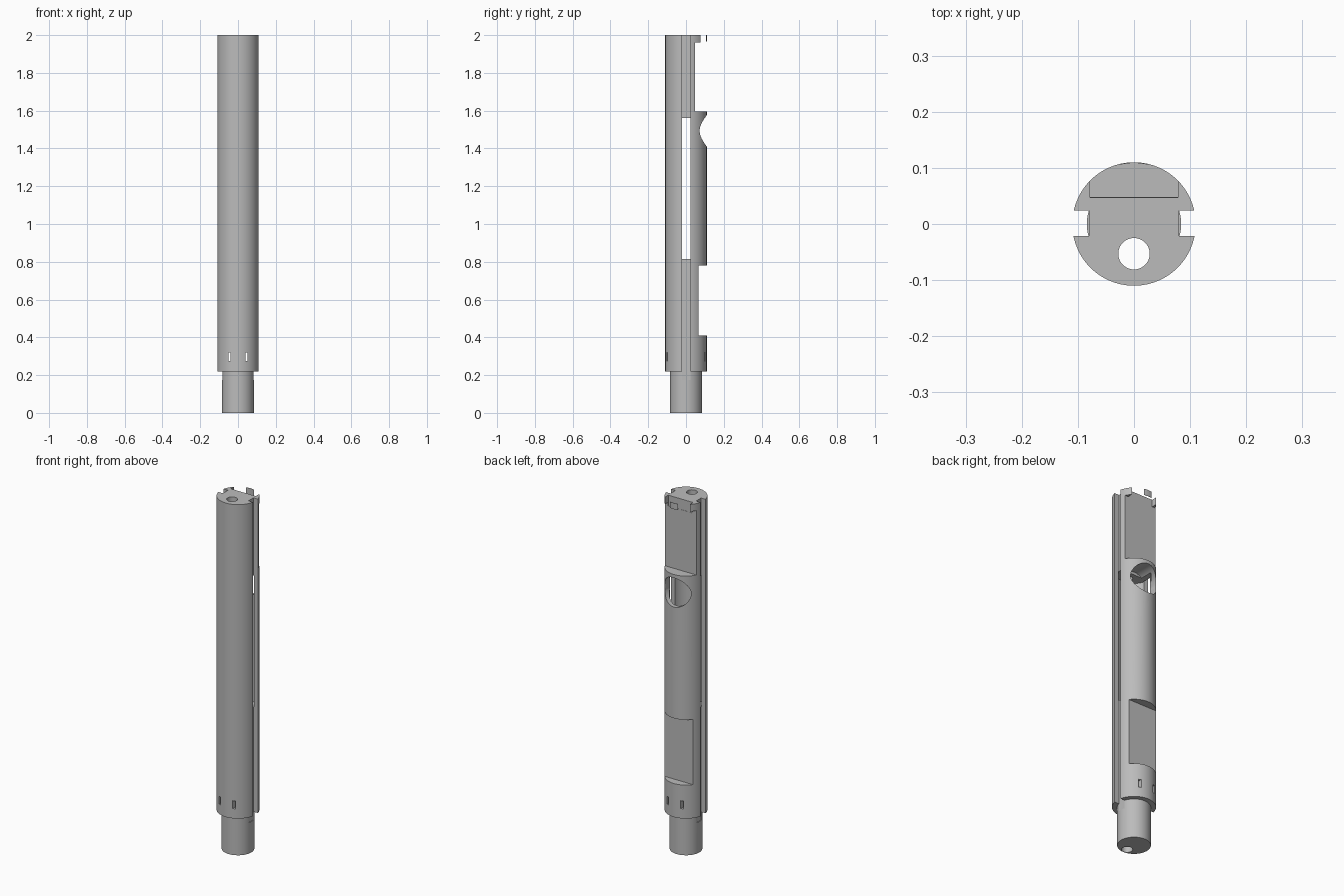
import bpy
import bmesh
from mathutils import Matrix, Vector

if "Cube" in bpy.data.objects:
    bpy.data.objects.remove(bpy.data.objects["Cube"])

R = 0.11          # outer radius
PLUG_R = 0.084    # lower plug radius
SHOULDER = 0.22   # height where the plug meets the body

grey = bpy.data.materials.new("plain grey")
grey.use_nodes = True
grey.diffuse_color = (0.5, 0.5, 0.5, 1)
grey.node_tree.nodes["Principled BSDF"].inputs["Base Color"].default_value = (0.5, 0.5, 0.5, 1)


def make_object(name, bm):
    bmesh.ops.recalc_face_normals(bm, faces=bm.faces)
    mesh = bpy.data.meshes.new(name)
    bm.to_mesh(mesh)
    bm.free()
    mesh.materials.append(grey)
    obj = bpy.data.objects.new(name, mesh)
    bpy.context.collection.objects.link(obj)
    return obj


def box(name, low, high):
    low, high = Vector(low), Vector(high)
    bm = bmesh.new()
    bmesh.ops.create_cube(bm, size=1, matrix=Matrix.Translation((low + high) / 2)
                          @ Matrix.Diagonal((*(high - low), 1)))
    return make_object(name, bm)


def rod(name, start, end, radius, sides=96):
    start, end = Vector(start), Vector(end)
    axis = end - start
    turn = axis.to_track_quat("Z", "Y").to_matrix().to_4x4()
    bm = bmesh.new()
    bmesh.ops.create_cone(bm, cap_ends=True, segments=sides, radius1=radius, radius2=radius,
                          depth=axis.length, matrix=Matrix.Translation((start + end) / 2) @ turn)
    return make_object(name, bm)


def combine(target, tool, operation="DIFFERENCE"):
    mod = target.modifiers.new(operation, "BOOLEAN")
    mod.operation = operation
    mod.solver = "EXACT"
    mod.object = tool
    bpy.context.view_layer.objects.active = target
    bpy.ops.object.modifier_apply(modifier=mod.name)
    bpy.data.objects.remove(tool)


def smooth(obj):
    bpy.ops.object.select_all(action="DESELECT")
    obj.select_set(True)
    bpy.context.view_layer.objects.active = obj
    bpy.ops.object.shade_smooth_by_angle(angle=0.5)


# Stepped body: lathe a half profile around z
bm = bmesh.new()
profile = [(0, 0), (PLUG_R, 0), (PLUG_R, SHOULDER), (R, SHOULDER), (R, 2), (0, 2)]
points = [bm.verts.new((r, 0, z)) for r, z in profile]
edges = [bm.edges.new(pair) for pair in zip(points, points[1:])]
bmesh.ops.spin(bm, geom=points + edges, axis=(0, 0, 1), cent=(0, 0, 0),
               steps=96, angle=6.283185307)
bmesh.ops.remove_doubles(bm, verts=bm.verts, dist=0.0001)
body = make_object("chassis_body", bm)

# Battery bay and wire channel
combine(body, rod("bay_cutter", (0, 0, 0.815), (0, 0, 1.56), PLUG_R + 0.002))
combine(body, rod("wire_cutter", (0, -0.053, -0.1), (0, -0.053, 2.1), 0.028, 48))

# Side grooves and the narrow slits near the base
for side in (-1, 1):
    x1, x2 = sorted((side * 0.08, side * 0.2))
    combine(body, box("groove_cutter", (x1, -0.021, 0.175), (x2, 0.024, 2.1)))
    x = side * 0.045
    combine(body, box("slit_cutter", (x - 0.006, -0.2, 0.275), (x + 0.006, 0.2, 0.32)))

# Flats on the back, the top notch and the round opening
combine(body, box("board_cutter", (-0.2, 0.0485, 1.595), (0.2, 0.2, 1.96)))
combine(body, box("notch_cutter", (-0.078, 0.0475, 1.94), (0.078, 0.2, 2.1)))
combine(body, box("lower_flat_cutter", (-0.2, 0.065, 0.41), (0.2, 0.2, 0.78)))
combine(body, rod("opening_cutter", (0, 0, 1.493), (0, 0.2, 1.493), 0.083))
smooth(body)

# Thin curved tab at the back of the top edge
tab = rod("back_tab", (0, 0, 1.965), (0, 0, 2), R)
combine(tab, rod("tab_cutter", (0, 0, 1.9), (0, 0, 2.1), R - 0.0015))
combine(tab, box("tab_limit", (-0.025, 0, 1.9), (0.025, 0.2, 2.1)), "INTERSECT")
smooth(tab)
